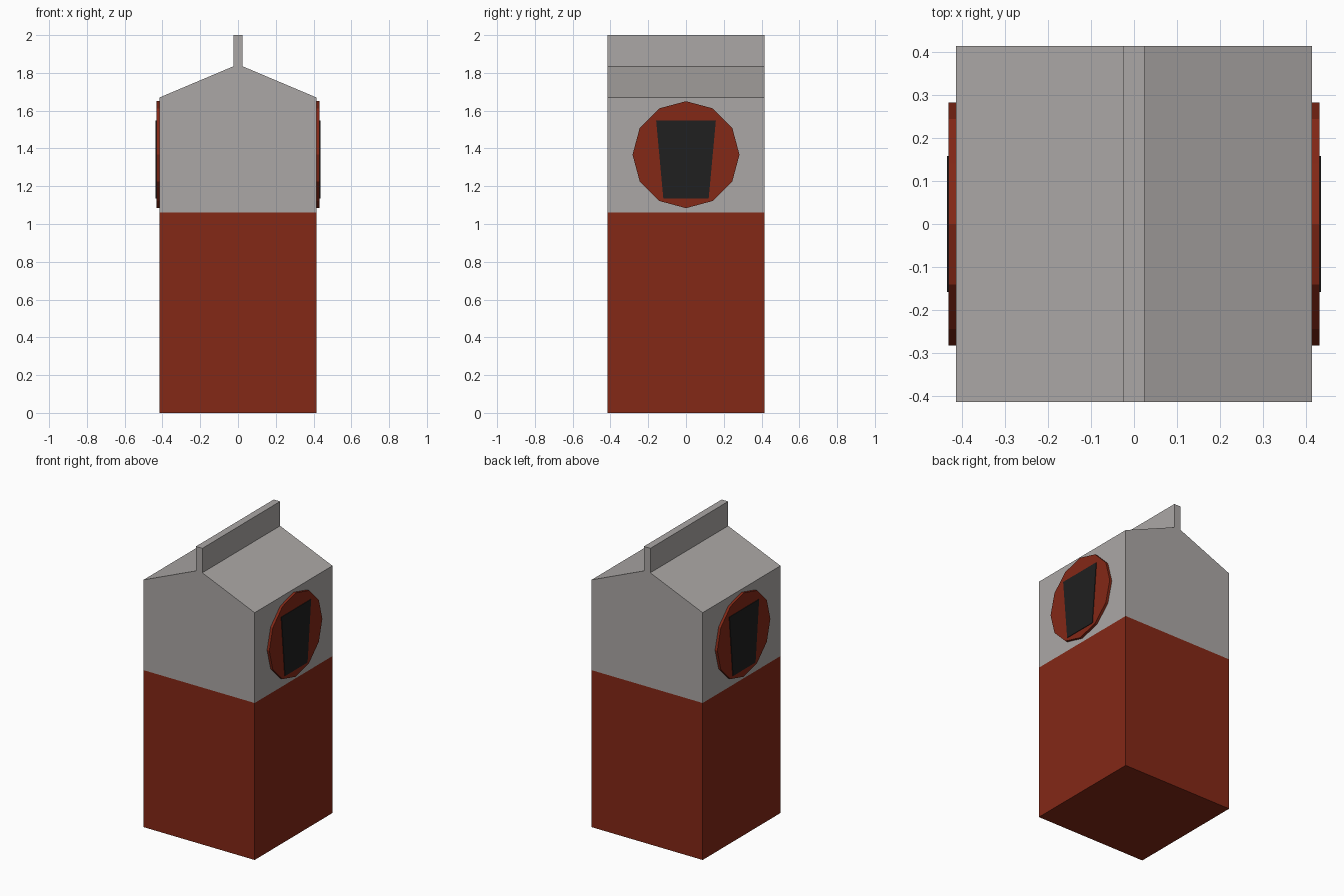
import bpy, bmesh, math
from mathutils import Vector

if "Cube" in bpy.data.objects:
    bpy.data.objects.remove(bpy.data.objects["Cube"])

HALF = 0.415      # half width of the carton
BAND = 1.06       # top of the coloured lower band


def material(name, color):
    m = bpy.data.materials.new(name)
    m.diffuse_color = (*color, 1)
    m.use_nodes = True
    m.node_tree.nodes["Principled BSDF"].inputs["Base Color"].default_value = m.diffuse_color
    return m


paper = material("paper_grey", (0.41, 0.39, 0.38))
brown = material("brown", (0.23, 0.021, 0.008))
black = material("black", (0.014, 0.014, 0.014))


def prism(name, points, offset, mats):
    """Extrude a closed outline by the offset vector."""
    bm = bmesh.new()
    face = bm.faces.new([bm.verts.new(p) for p in points])
    new = bmesh.ops.extrude_face_region(bm, geom=[face], use_keep_orig=True)["geom"]
    bmesh.ops.translate(bm, vec=Vector(offset),
                        verts=[g for g in new if isinstance(g, bmesh.types.BMVert)])
    bmesh.ops.recalc_face_normals(bm, faces=bm.faces)
    mesh = bpy.data.meshes.new(name)
    bm.to_mesh(mesh)
    bm.free()
    obj = bpy.data.objects.new(name, mesh)
    bpy.context.collection.objects.link(obj)
    for m in mats:
        mesh.materials.append(m)
    return obj


# Carton: gabled front profile with a top fin, extruded front to back
right = [(HALF, 0), (HALF, 1.67), (0.024, 1.835), (0.024, 2.0)]
outline = right + [(-x, z) for x, z in reversed(right)]
carton = prism("carton", [(x, -HALF, z) for x, z in outline],
               (0, 2 * HALF, 0), [paper, brown])

# Coloured lower band: cut the walls and colour the faces below
bm = bmesh.new()
bm.from_mesh(carton.data)
bmesh.ops.bisect_plane(bm, geom=bm.verts[:] + bm.edges[:] + bm.faces[:],
                       plane_co=(0, 0, BAND), plane_no=(0, 0, 1))
for f in bm.faces:
    f.material_index = int(f.calc_center_median().z < BAND)
bm.to_mesh(carton.data)
bm.free()

# Badge on both sides: twelve-sided disc with a tapered dark cup shape
disc = [(0.283 * math.sin(i * math.tau / 12), 1.367 + 0.283 * math.cos(i * math.tau / 12))
        for i in range(12)]
cup = [(-0.12, 1.135), (0.12, 1.135), (0.158, 1.547), (-0.158, 1.547)]
for side, s in (("right", 1), ("left", -1)):
    for part, shape, start, depth, mat in (("badge_disc", disc, HALF, 0.017, brown),
                                           ("badge_cup", cup, HALF + 0.017, 0.004, black)):
        prism(f"{part}_{side}", [(s * start, y, z) for y, z in shape],
              (s * depth, 0, 0), [mat])
